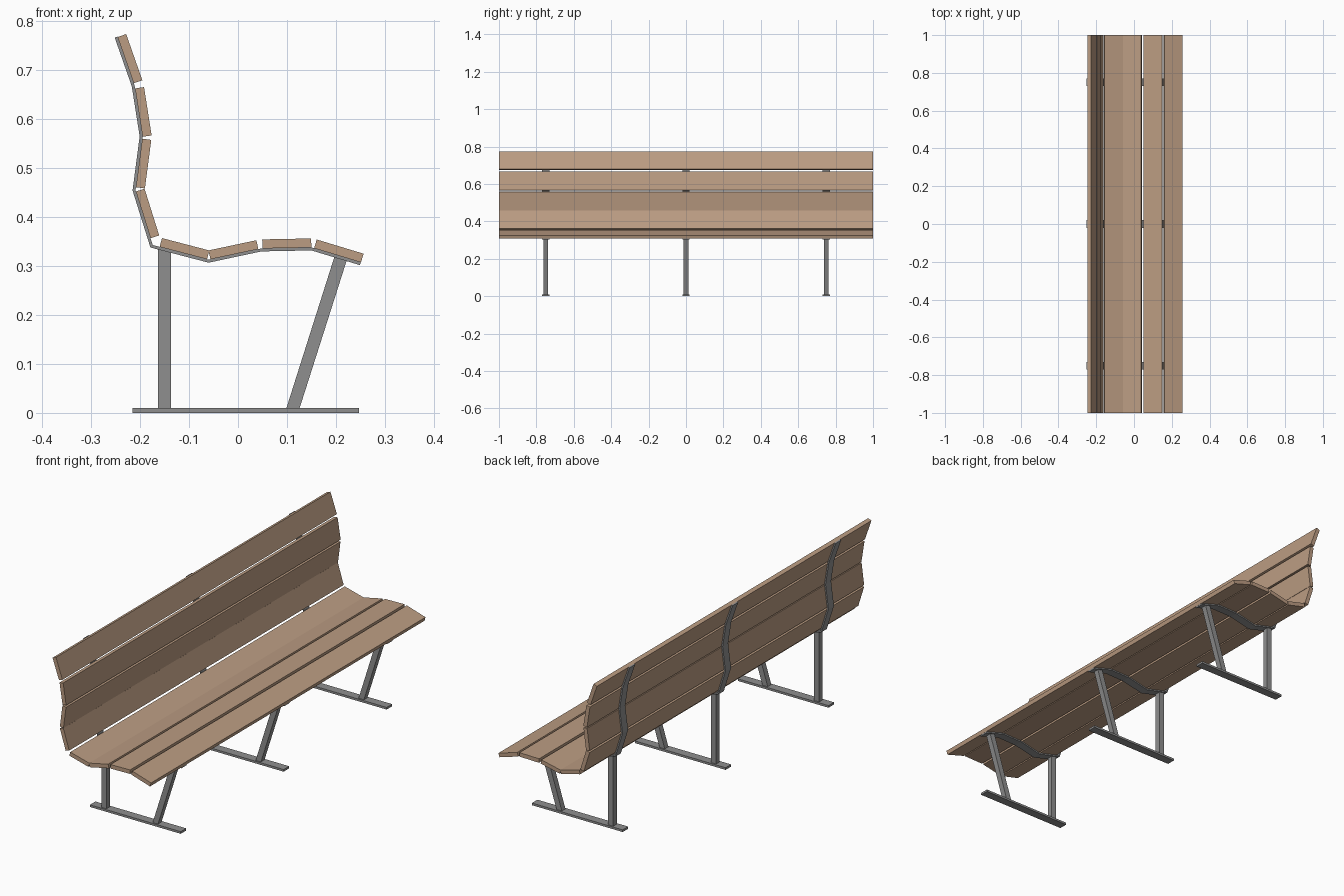
import bpy, bmesh
from mathutils import Vector

if "Cube" in bpy.data.objects:
    bpy.data.objects.remove(bpy.data.objects["Cube"])


def material(name, rgb):
    m = bpy.data.materials.new(name)
    m.diffuse_color = (*rgb, 1)
    m.use_nodes = True
    m.node_tree.nodes["Principled BSDF"].inputs["Base Color"].default_value = m.diffuse_color
    return m


WOOD = material("tan wood", (0.50, 0.335, 0.225))
METAL = material("grey metal", (0.275, 0.275, 0.275))


def extrude_profile(name, pts, y, width, mat):
    """Side profile in x/z, extruded along y about the given centre."""
    bm = bmesh.new()
    face = bm.faces.new([bm.verts.new((x, y - width / 2, z)) for x, z in pts])
    res = bmesh.ops.extrude_face_region(bm, geom=[face])
    verts = [v for v in res["geom"] if isinstance(v, bmesh.types.BMVert)]
    bmesh.ops.translate(bm, verts=verts, vec=(0, width, 0))
    bmesh.ops.recalc_face_normals(bm, faces=bm.faces)
    me = bpy.data.meshes.new(name)
    bm.to_mesh(me)
    bm.free()
    me.materials.append(mat)
    ob = bpy.data.objects.new(name, me)
    bpy.context.collection.objects.link(ob)
    return ob


def normal(a, b):
    d = (Vector(b) - Vector(a)).normalized()
    return Vector((-d.y, d.x))


def offset(pts, t):
    """Mitred offset of an open polyline towards the sitter."""
    ns = [normal(a, b) for a, b in zip(pts, pts[1:])]
    out = []
    for i, p in enumerate(pts):
        n0, n1 = ns[max(i - 1, 0)], ns[min(i, len(ns) - 1)]
        m = (n0 + n1).normalized()
        out.append(Vector(p) + m * (t / m.dot(n0)))
    return out


# bent strap, from the top of the back to the front of the seat
STRAP = [(-0.252, 0.767), (-0.217, 0.667), (-0.201, 0.565), (-0.2155, 0.4545),
         (-0.179, 0.338), (-0.06, 0.307), (0.048, 0.330), (0.150, 0.332), (0.249, 0.302)]
STRAP_T, SLAT_T = 0.006, 0.0185
strap_profile = STRAP + [tuple(p) for p in reversed(offset(STRAP, STRAP_T))]

# slats: strap segment, distance of the slat start along it
SLATS = [0.001, 0.005, 0.004, 0.004, 0.018, 0.005, 0.002, 0.004]
SLAT_W = 0.1
for i, start in enumerate(SLATS):
    a, b = Vector(STRAP[i]), Vector(STRAP[i + 1])
    d, n = (b - a).normalized(), normal(a, b)
    p = a + d * start + n * STRAP_T
    q = p + d * SLAT_W
    kind = "back" if i < 4 else "seat"
    extrude_profile(f"{kind}_slat_{i % 4 + 1}", [p, q, q + n * SLAT_T, p + n * SLAT_T],
                    0, 2.0, WOOD)

# three steel frames
for k, y in enumerate((-0.75, 0, 0.75), 1):
    extrude_profile(f"strap_{k}", strap_profile, y, 0.04, METAL)
    extrude_profile(f"base_bar_{k}", [(-0.216, 0), (0.247, 0), (0.247, 0.01), (-0.216, 0.01)],
                    y, 0.04, METAL)
    extrude_profile(f"rear_leg_{k}", [(-0.163, 0.01), (-0.137, 0.01), (-0.137, 0.328), (-0.163, 0.335)],
                    y, 0.026, METAL)
    extrude_profile(f"front_leg_{k}", [(0.099, 0.01), (0.126, 0.01), (0.222, 0.311), (0.197, 0.319)],
                    y, 0.026, METAL)
